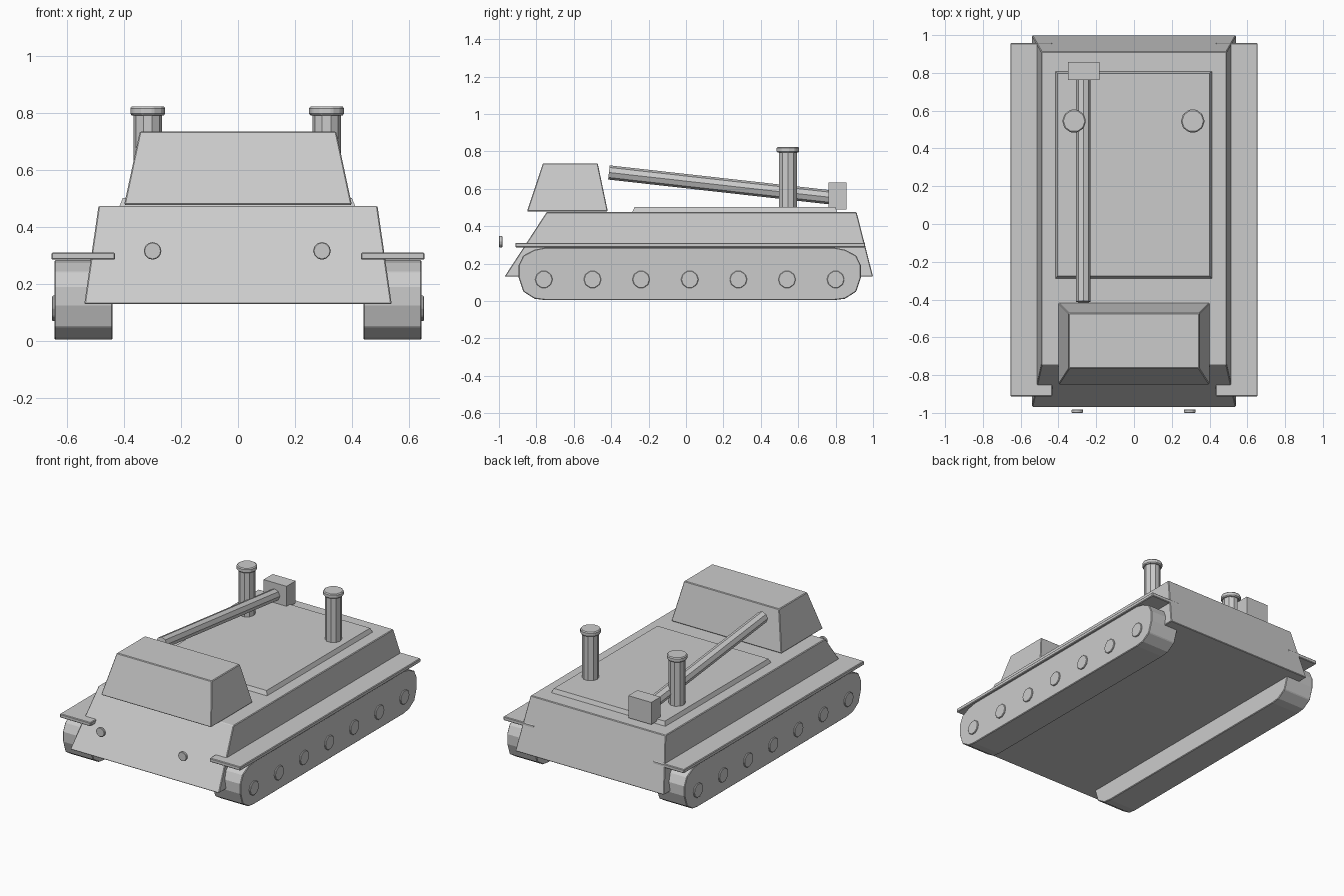
import bpy, bmesh, math
from mathutils import Vector

if "Cube" in bpy.data.objects:
    bpy.data.objects.remove(bpy.data.objects["Cube"])


def make(name, verts, faces, bevel=0.0):
    me = bpy.data.meshes.new(name)
    me.from_pydata(verts, [], faces)
    bm = bmesh.new()
    bm.from_mesh(me)
    bmesh.ops.recalc_face_normals(bm, faces=bm.faces)
    bm.to_mesh(me)
    bm.free()
    ob = bpy.data.objects.new(name, me)
    bpy.context.collection.objects.link(ob)
    if bevel:
        m = ob.modifiers.new("bevel", 'BEVEL')
        m.width = bevel
        m.segments = 1
    return ob


def frustum(name, low, high, bevel=0.0):
    """Tapered box; low and high are (x0, x1, y0, y1, z)."""
    v = []
    for x0, x1, y0, y1, z in (low, high):
        v += [(x0, y0, z), (x1, y0, z), (x1, y1, z), (x0, y1, z)]
    f = [(3, 2, 1, 0), (4, 5, 6, 7)] + [(i, (i + 1) % 4, (i + 1) % 4 + 4, i + 4) for i in range(4)]
    return make(name, v, f, bevel)


def box(name, x0, x1, y0, y1, z0, z1, bevel=0.0):
    return frustum(name, (x0, x1, y0, y1, z0), (x0, x1, y0, y1, z1), bevel)


def rod(name, a, b, r, sides=10, bevel=0.0):
    """Cylinder from point a to point b."""
    a, b = Vector(a), Vector(b)
    q = (b - a).to_track_quat('Z', 'Y')
    ring = [q @ Vector((r * math.cos(t), r * math.sin(t), 0))
            for t in (2 * math.pi * i / sides for i in range(sides))]
    v = [a + p for p in ring] + [b + p for p in ring]
    f = [tuple(range(sides)), tuple(range(sides, 2 * sides))]
    f += [(i, (i + 1) % sides, (i + 1) % sides + sides, i + sides) for i in range(sides)]
    return make(name, v, f, bevel)


# Hull, raised deck plate and cabin
frustum("hull", (-0.54, 0.54, -0.97, 1.0, 0.13), (-0.49, 0.49, -0.745, 0.912, 0.475), 0.004)
frustum("deck_plate", (-0.418, 0.414, -0.29, 0.81, 0.47), (-0.405, 0.40, -0.275, 0.798, 0.502))
frustum("cabin", (-0.40, 0.40, -0.85, -0.418, 0.479), (-0.345, 0.345, -0.765, -0.472, 0.736), 0.004)

# Track side outline (y, z): one end mirrored about the track centre
end = [(0.775, 0.005), (0.83, 0.012), (0.89, 0.05), (0.915, 0.125),
       (0.915, 0.19), (0.89, 0.243), (0.83, 0.274), (0.775, 0.285)]
outline = [(0.02 + y, z) for y, z in end] + [(0.02 - y, z) for y, z in reversed(end)]
n = len(outline)

for s, side in ((-1, "left"), (1, "right")):
    # Tracks
    v = [(s * x, y, z) for x in (0.44, 0.645) for y, z in outline]
    f = [tuple(range(n)), tuple(range(n, 2 * n))]
    f += [(i, (i + 1) % n, (i + 1) % n + n, i + n) for i in range(n)]
    make("track_" + side, v, f, 0.004)
    # Road wheels
    for i in range(7):
        y = -0.76 + 0.26 * i
        rod(f"wheel_{side}_{i + 1}", (s * 0.60, y, 0.115), (s * 0.653, y, 0.115), 0.047, 10, 0.003)
    # Fenders
    xs = sorted((s * 0.432, s * 0.655))
    box("fender_" + side, xs[0], xs[1], -0.912, 0.958, 0.286, 0.311, 0.004)
    # Headlights
    x = s * 0.2975 - 0.0025
    rod("headlight_" + side, (x, -1.0, 0.317), (x, -0.982, 0.317), 0.031, 12, 0.003)
    # Exhaust stacks with caps
    x = s * 0.314 - 0.003
    rod("exhaust_" + side, (x, 0.545, 0.49), (x, 0.545, 0.80), 0.05)
    rod("exhaust_cap_" + side, (x, 0.545, 0.793), (x, 0.545, 0.824), 0.063, 10, 0.006)

# Boom and its end block
rod("boom", (-0.268, -0.412, 0.687), (-0.268, 0.80, 0.551), 0.038, 8)
box("boom_block", -0.349, -0.182, 0.763, 0.858, 0.488, 0.633)
